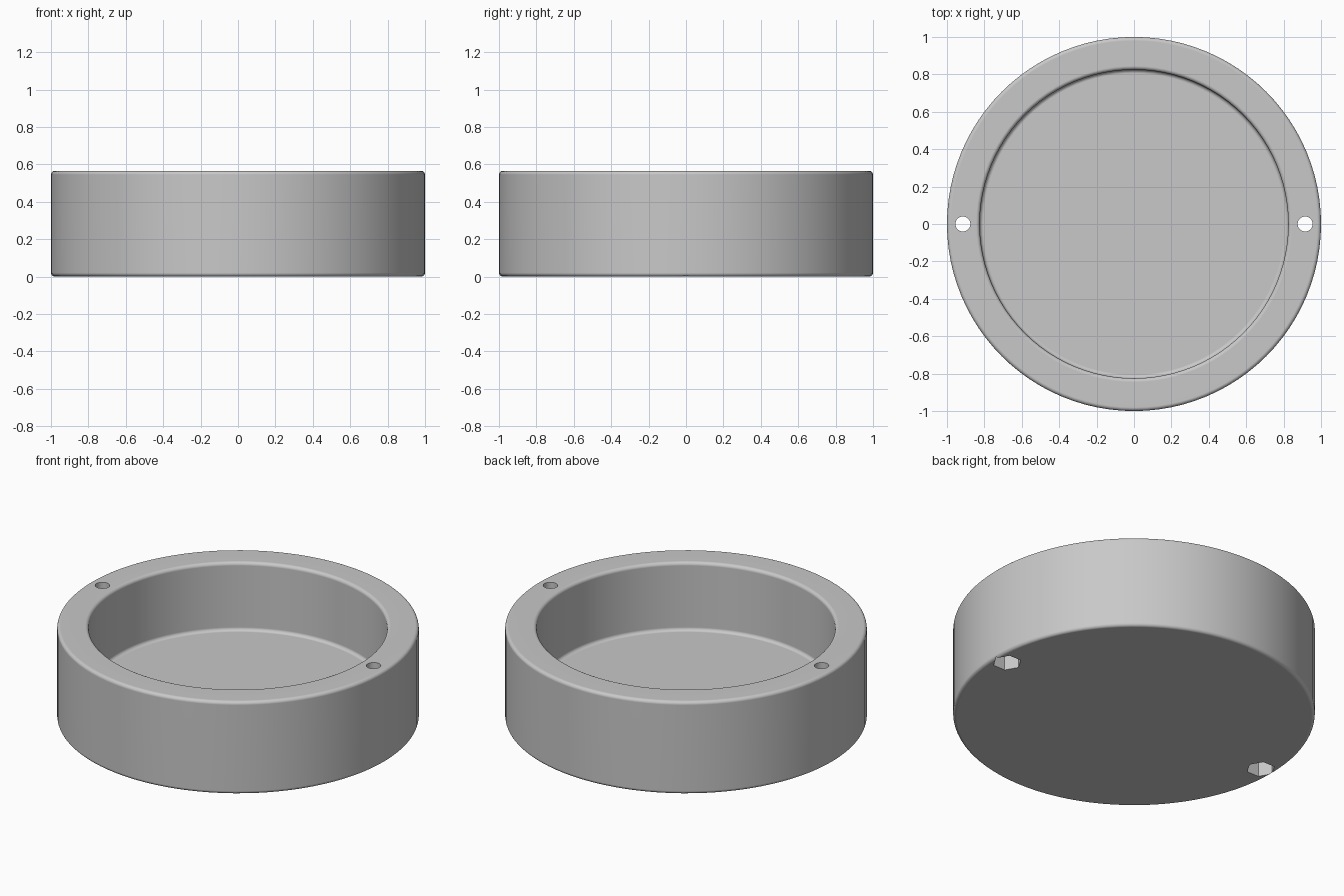
import bpy, bmesh
from math import sin, cos, pi, radians

old = bpy.data.objects.get("Cube")
if old:
    bpy.data.objects.remove(old, do_unlink=True)

HEIGHT, FLOOR, OUTER, INNER = 0.565, 0.15, 1.0, 0.825
FILLET, SEGMENTS = 0.02, 96
HOLE_X, HOLE_R, NUT_R, NUT_DEPTH = 0.915, 0.04, 0.08, 0.1


def arc(cx, cz, start, end, steps=5):
    """Quarter-round corner points, angles in degrees."""
    angles = [radians(start + (end - start) * i / steps) for i in range(steps + 1)]
    return [(cx + FILLET * cos(a), cz + FILLET * sin(a)) for a in angles]


def prism(name, sides, radius, x, z0, z1):
    """Hidden vertical cutter, first corner pointing along +x."""
    bm = bmesh.new()
    ring = [bm.verts.new((x + radius * cos(2 * pi * i / sides),
                          radius * sin(2 * pi * i / sides), z0)) for i in range(sides)]
    base = bm.faces.new(ring)
    top = bmesh.ops.extrude_face_region(bm, geom=[base])["geom"]
    bmesh.ops.translate(bm, vec=(0, 0, z1 - z0),
                        verts=[v for v in top if isinstance(v, bmesh.types.BMVert)])
    bmesh.ops.recalc_face_normals(bm, faces=bm.faces)
    mesh = bpy.data.meshes.new(name)
    bm.to_mesh(mesh)
    bm.free()
    obj = bpy.data.objects.new(name, mesh)
    bpy.context.collection.objects.link(obj)
    obj.hide_render = True
    return obj


# Material
grey = bpy.data.materials.new("light_grey")
grey.use_nodes = True
grey.diffuse_color = (0.58, 0.58, 0.58, 1)
grey.node_tree.nodes["Principled BSDF"].inputs["Base Color"].default_value = (0.58, 0.58, 0.58, 1)

# Dish body: rounded wall profile turned around z, closed by two discs
f = FILLET
profile = (arc(OUTER - f, f, -90, 0) + arc(OUTER - f, HEIGHT - f, 0, 90)
           + arc(INNER + f, HEIGHT - f, 90, 180) + arc(INNER - f, FLOOR + f, 0, -90))
bm = bmesh.new()
rings = [[bm.verts.new((r * cos(2 * pi * i / SEGMENTS), r * sin(2 * pi * i / SEGMENTS), z))
          for i in range(SEGMENTS)] for r, z in profile]
for low, high in zip(rings, rings[1:]):
    for i in range(SEGMENTS):
        j = (i + 1) % SEGMENTS
        bm.faces.new((low[i], low[j], high[j], high[i]))
bm.faces.new(rings[0][::-1])
bm.faces.new(rings[-1])
bmesh.ops.recalc_face_normals(bm, faces=bm.faces)
mesh = bpy.data.meshes.new("round_dish")
bm.to_mesh(mesh)
bm.free()
mesh.materials.append(grey)
dish = bpy.data.objects.new("round_dish", mesh)
bpy.context.collection.objects.link(dish)

# Screw holes through the rim, with hexagonal nut pockets underneath
cutters = []
for side, x in (("left", HOLE_X), ("right", -HOLE_X)):
    cutters.append(prism(side + "_nut_pocket_cutter", 6, NUT_R, x, -0.1, NUT_DEPTH))
    cutters.append(prism(side + "_screw_hole_cutter", 32, HOLE_R, x, -0.2, HEIGHT + 0.2))

bpy.ops.object.select_all(action='DESELECT')
dish.select_set(True)
bpy.context.view_layer.objects.active = dish
for cutter in cutters:
    mod = dish.modifiers.new(cutter.name, 'BOOLEAN')
    mod.operation = 'DIFFERENCE'
    mod.solver = 'EXACT'
    mod.object = cutter
    bpy.ops.object.modifier_apply(modifier=mod.name)
for cutter in cutters:
    bpy.data.objects.remove(cutter, do_unlink=True)

# Smooth rounds, crisp hole edges, flat discs
bpy.ops.object.shade_smooth_by_angle(angle=radians(30))
weighted = dish.modifiers.new("flat_face_normals", 'WEIGHTED_NORMAL')
weighted.keep_sharp = True
